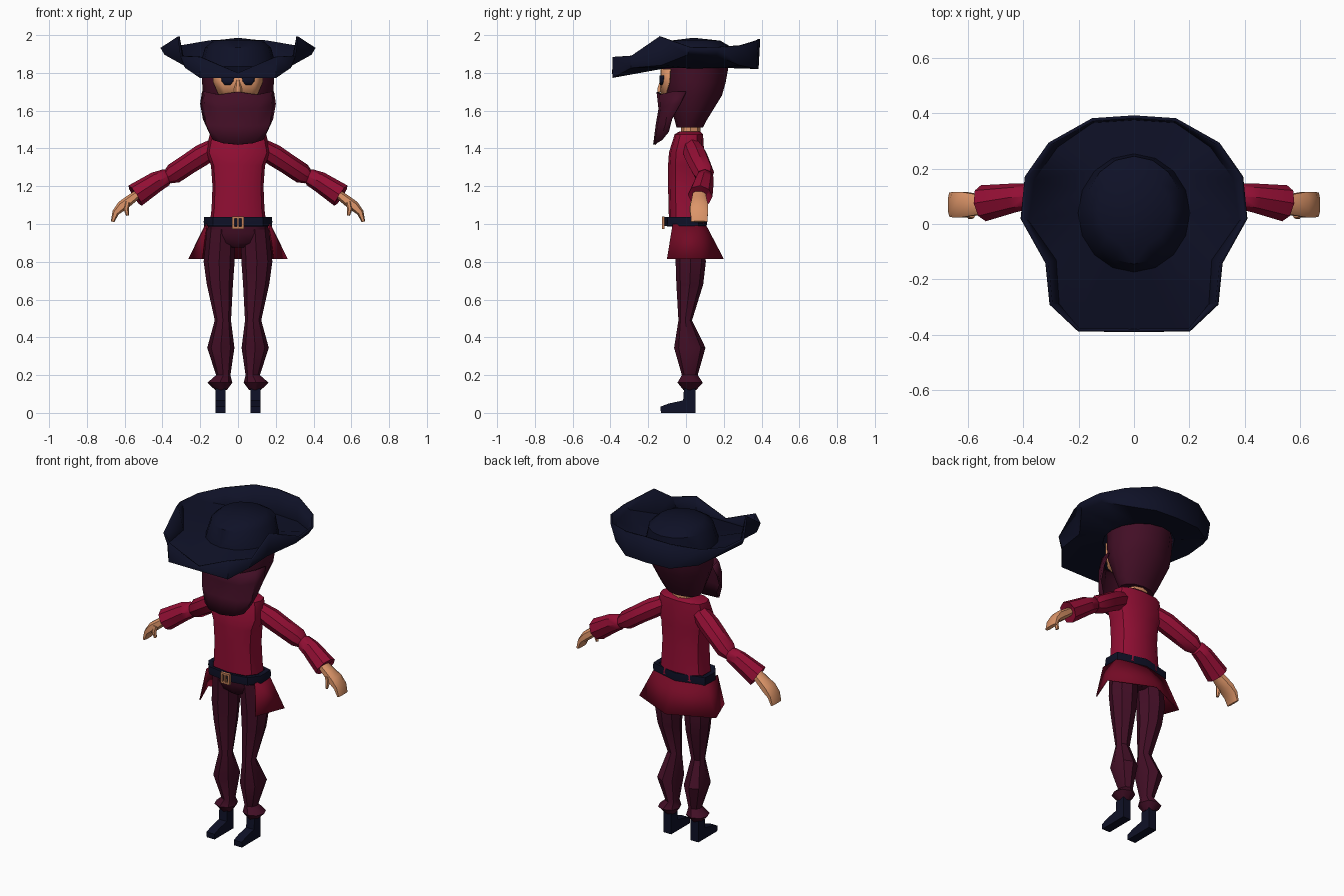
import bpy, bmesh, math
from mathutils import Vector


def material(name, rgb):
    m = bpy.data.materials.new(name)
    m.diffuse_color = (*rgb, 1)
    return m


NAVY = material("navy", (0.0045, 0.0055, 0.020))
CRIMSON = material("crimson", (0.29, 0.0045, 0.034))
WINE = material("dark crimson", (0.17, 0.003, 0.018))
PLUM = material("plum", (0.055, 0.0045, 0.019))
SKIN = material("skin", (0.72, 0.30, 0.14))
BRONZE = material("bronze", (0.55, 0.22, 0.10))


def finish(name, bm, mat, mirror=False, thick=0, angle=40):
    bmesh.ops.remove_doubles(bm, verts=bm.verts[:], dist=1e-4)
    bmesh.ops.recalc_face_normals(bm, faces=bm.faces[:])
    me = bpy.data.meshes.new(name)
    bm.to_mesh(me)
    bm.free()
    me.materials.append(mat)
    me.shade_smooth()
    me.set_sharp_from_angle(angle=math.radians(angle))
    ob = bpy.data.objects.new(name, me)
    bpy.context.collection.objects.link(ob)
    if mirror:
        mod = ob.modifiers.new("mirror", 'MIRROR')
        mod.merge_threshold = 0.0005
    if thick:
        mod = ob.modifiers.new("thickness", 'SOLIDIFY')
        mod.thickness = thick
        mod.offset = 0
    return ob


def grid(bm, rows, closed=False):
    """Skin rows of points with quads."""
    vs = [[bm.verts.new(p) for p in r] for r in rows]
    n = len(rows[0])
    for a, b in zip(vs, vs[1:]):
        for i in range(n if closed else n - 1):
            j = (i + 1) % n
            bm.faces.new((a[i], a[j], b[j], b[i]))
    return vs


def sheet(name, rows, mat, thick, mirror=True, angle=40):
    bm = bmesh.new()
    grid(bm, rows)
    return finish(name, bm, mat, mirror, thick, angle)


def tube(name, secs, mat, n=8, flat=True, turn=False, power=1.0, mirror=False, angle=40):
    """Loft sections (x, y, z, r_side, r_y); flat keeps sections horizontal."""
    bm = bmesh.new()
    cs = [Vector(s[:3]) for s in secs]
    k = 1 / math.cos(math.pi / n) if turn else 1
    rows = []
    for i, s in enumerate(secs):
        d = Vector((0, 0, 1)) if flat else (cs[min(i + 1, len(cs) - 1)] - cs[max(i - 1, 0)]).normalized()
        v = Vector((0, 1, 0))
        v = (v - d * v.dot(d)).normalized()
        u = v.cross(d)
        row = []
        for j in range(n):
            a = 2 * math.pi * (j + (0.5 if turn else 0)) / n
            c, q = [math.copysign(abs(t) ** power, t) for t in (math.cos(a), math.sin(a))]
            row.append(cs[i] + u * c * s[3] * k + v * q * s[4] * k)
        rows.append(row)
    vs = grid(bm, rows, True)
    bm.faces.new(vs[0])
    bm.faces.new(vs[-1])
    return finish(name, bm, mat, mirror, 0, angle)


def box(name, x, y, z, sx, sy, sz, mat):
    bm = bmesh.new()
    bmesh.ops.create_cube(bm, size=1)
    for v in bm.verts:
        v.co = Vector((x + v.co.x * sx, y + v.co.y * sy, z + v.co.z * sz))
    return finish(name, bm, mat)


# Hat: crown and turned-up brim as one sheet, half outline from back to front
def oval(rx, ry, cy, z):
    return [(rx * math.sin(math.pi * i / 8), cy + ry * math.cos(math.pi * i / 8), z) for i in range(9)]


fold = [(0, .38, 1.825), (.15, .37, 1.825), (.28, .28, 1.845), (.365, .16, 1.895), (.385, .01, 1.90),
        (.285, -.13, 1.845), (.275, -.29, 1.83), (.2, -.385, 1.778), (0, -.385, 1.778)]
rim = [(0, .387, 1.98), (.15, .377, 1.972), (.305, .29, 1.945), (.39, .17, 1.935), (.405, .02, 1.935),
       (.315, -.14, 1.993), (.3, -.29, 1.89), (.2, -.383, 1.885), (0, -.385, 1.80)]
sheet("hat", [oval(0, 0, .04, 1.98), oval(.13, .13, .05, 1.965), oval(.17, .19, .05, 1.93),
              oval(.2, .21, .04, 1.83), fold, rim], NAVY, 0.012)

# Hood
tube("hood", [(0, .02, 1.51, .11, .07), (0, .025, 1.55, .135, .085), (0, .04, 1.68, .185, .15),
              (0, .045, 1.75, .19, .165), (0, .05, 1.85, .19, .178)], PLUM, n=12)


# Face and eyes: thin patches wrapped on the front of the hood
def patch(name, rows, off, mat, mirror=False):
    pts = []
    for z, x0, x1 in rows:
        xs = [x0 + (x1 - x0) * i / 6 for i in range(7)]
        pts.append([(x, .045 - .17 * math.sqrt(1 - (x / .19) ** 2) - off, z) for x in xs])
    return sheet(name, pts, mat, 0.006, mirror)


patch("face", [(1.82, -.135, .135), (1.75, -.13, .13), (1.68, -.10, .10)], .008, SKIN)
patch("eye", [(1.785, .02, .09), (1.755, .025, .085), (1.737, .04, .07)], .014, NAVY, True)
tube("nose", [(0, -.135, 1.70, .022, .018), (0, -.135, 1.72, .02, .018), (0, -.125, 1.77, .01, .01)], SKIN, n=6)

# Face mask hanging in front of the hood
sheet("mask", [[(.185, .0, 1.70), (.17, -.07, 1.70), (.1, -.135, 1.685), (0, -.15, 1.70)],
               [(.195, -.03, 1.635), (.175, -.09, 1.63), (.1, -.13, 1.61), (0, -.14, 1.61)],
               [(.18, -.075, 1.555), (.165, -.105, 1.53), (.1, -.145, 1.52), (0, -.155, 1.52)],
               [(.15, -.09, 1.49), (.13, -.13, 1.445), (.08, -.16, 1.428), (0, -.168, 1.42)]], PLUM, 0.012)

# Neck and shirt
tube("neck", [(0, .025, 1.44, .07, .055), (0, .025, 1.54, .065, .05)], SKIN)
tube("shirt", [(0, .005, 1.0, .15, .095), (0, .003, 1.08, .14, .095), (0, .0, 1.2, .135, .095),
               (0, .0, 1.31, .143, .095), (0, .003, 1.38, .17, .093), (0, .015, 1.475, .15, .075),
               (0, .02, 1.49, .08, .055)], CRIMSON, n=12, power=.75)

# Sleeves and hands
tube("upper_sleeve", [(.12, .03, 1.405, .05, .05), (.19, .05, 1.365, .058, .062), (.26, .07, 1.32, .055, .06),
                      (.34, .095, 1.267, .055, .055), (.375, .1, 1.245, .035, .038)],
     CRIMSON, flat=False, mirror=True)
tube("lower_sleeve", [(.365, .1, 1.25, .03, .035), (.378, .1, 1.248, .045, .046), (.43, .095, 1.225, .054, .052),
                      (.545, .075, 1.15, .064, .066), (.535, .075, 1.157, .035, .04)],
     CRIMSON, flat=False, mirror=True)
tube("hand", [(.53, .07, 1.16, .022, .032), (.575, .07, 1.125, .026, .038), (.615, .07, 1.095, .027, .045),
              (.648, .07, 1.06, .018, .045), (.664, .07, 1.012, .009, .042)],
     SKIN, flat=False, turn=True, power=.7, mirror=True)
tube("thumb", [(.585, .035, 1.115, .014, .014), (.592, .03, 1.08, .014, .014), (.585, .03, 1.045, .008, .01)],
     SKIN, n=6, flat=False, mirror=True)

# Belt and buckle
belt = [(0, -.115), (.13, -.095), (.178, -.03), (.175, .065), (0, .108)]
sheet("belt", [[(x * s, y * s, z) for x, y in belt]
               for s, z in ((.85, .99), (1, .99), (1.01, 1.012), (1, 1.035), (.85, 1.035))], NAVY, 0.004)
for s in (-1, 1):
    box("buckle_side", s * .025, -.121, 1.007, .012, .014, .065, BRONZE)
    box("buckle_bar", 0, -.121, 1.007 + s * .027, .06, .014, .011, BRONZE)
box("buckle_pin", 0, -.121, 1.007, .01, .012, .05, BRONZE)

# Shirt tail, open at the front
sheet("shirt_tail", [[(.165, -.07, 1.0), (.17, .06, 1.0), (0, .1, 1.0)],
                     [(.19, -.1, .815), (.26, .08, .815), (0, .197, .815)]], WINE, 0.006, angle=20)

# Trousers
tube("hips", [(0, .01, 1.01, .155, .085), (0, .015, .95, .165, .085), (0, .02, .9, .12, .075),
              (0, .02, .875, .04, .05)], PLUM, n=12, power=.8)
tube("trouser_leg", [(.09, .015, .97, .075, .08), (.1, .025, .8, .082, .08), (.096, .02, .68, .069, .071),
                     (.08, -.004, .49, .043, .036), (.091, .02, .345, .072, .083), (.078, .02, .2, .038, .042),
                     (.096, .022, .16, .066, .067), (.09, .02, .12, .03, .033)], PLUM, mirror=True)

# Boots: side profile extruded across
profile = [(.05, 0), (-.133, 0), (-.135, .033), (-.09, .05), (-.015, .066), (-.01, .14), (.05, .14)]
bm = bmesh.new()
sides = grid(bm, [[(x, y, z) for y, z in profile] for x in (.066, .12)], False)
bm.faces.new((sides[0][0], sides[0][-1], sides[1][-1], sides[1][0]))
for s in sides:
    bm.faces.new(s)
finish("boot", bm, NAVY, True)
